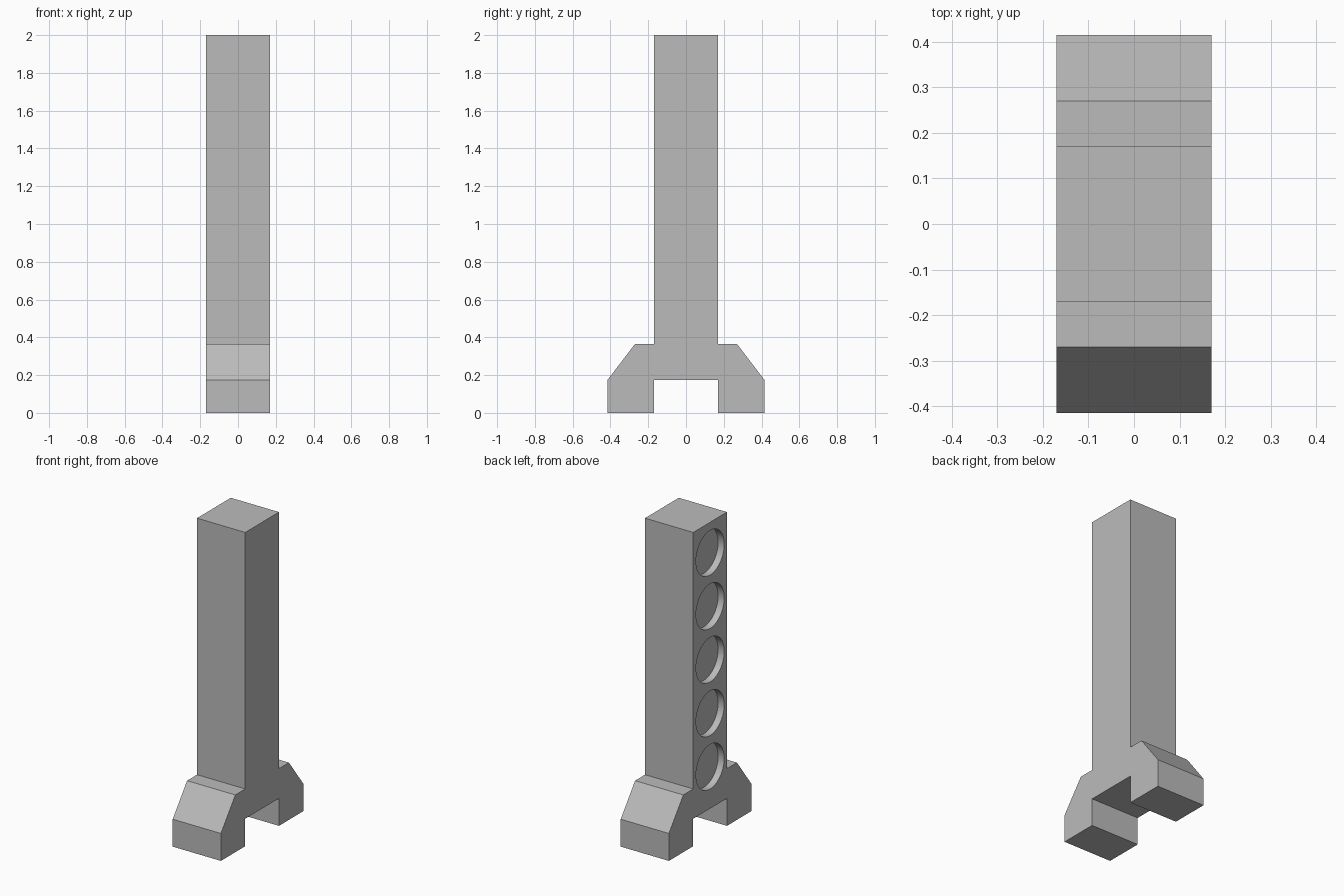
import bpy
import bmesh
from math import radians, pi
from mathutils import Matrix

cube = bpy.data.objects.get("Cube")
if cube:
    bpy.data.objects.remove(cube, do_unlink=True)

HALF = 0.17          # half width of the square column
RADIUS, DEPTH = 0.142, 0.043

grey = bpy.data.materials.new("grey")
grey.use_nodes = True
colour = (0.5, 0.5, 0.5, 1)
grey.diffuse_color = colour
grey.node_tree.nodes["Principled BSDF"].inputs["Base Color"].default_value = colour


def to_object(name, bm):
    bmesh.ops.recalc_face_normals(bm, faces=bm.faces)
    mesh = bpy.data.meshes.new(name)
    bm.to_mesh(mesh)
    bm.free()
    mesh.materials.append(grey)
    obj = bpy.data.objects.new(name, mesh)
    bpy.context.collection.objects.link(obj)
    return obj


# Column and forked foot: half outline in y, z mirrored, then extruded along x
half = [(HALF, 2), (HALF, 0.365), (0.27, 0.365), (0.415, 0.175),
        (0.415, 0), (HALF, 0), (HALF, 0.175)]
outline = half + [(-y, z) for y, z in reversed(half)]
bm = bmesh.new()
face = bm.faces.new([bm.verts.new((-HALF, y, z)) for y, z in outline])
extruded = bmesh.ops.extrude_face_region(bm, geom=[face])["geom"]
bmesh.ops.translate(bm, vec=(2 * HALF, 0, 0),
                    verts=[v for v in extruded if isinstance(v, bmesh.types.BMVert)])
column = to_object("forked_column", bm)

# Row of shallow round recesses on one side
bm = bmesh.new()
for i in range(5):
    place = Matrix.Translation((-HALF, 0, 0.442 + 0.341 * i)) @ Matrix.Rotation(pi / 2, 4, "Y")
    bmesh.ops.create_cone(bm, cap_ends=True, segments=48, radius1=RADIUS,
                          radius2=RADIUS, depth=2 * DEPTH, matrix=place)
cutter = to_object("recess_cutter", bm)
cutter.hide_render = True

cut = column.modifiers.new("recesses", "BOOLEAN")
cut.operation = "DIFFERENCE"
cut.solver = "EXACT"
cut.object = cutter

# Apply the cut and remove the helper
bpy.ops.object.select_all(action="DESELECT")
bpy.context.view_layer.objects.active = column
column.select_set(True)
bpy.ops.object.modifier_apply(modifier=cut.name)
bpy.data.objects.remove(cutter, do_unlink=True)
bpy.ops.object.shade_smooth_by_angle(angle=radians(30))
